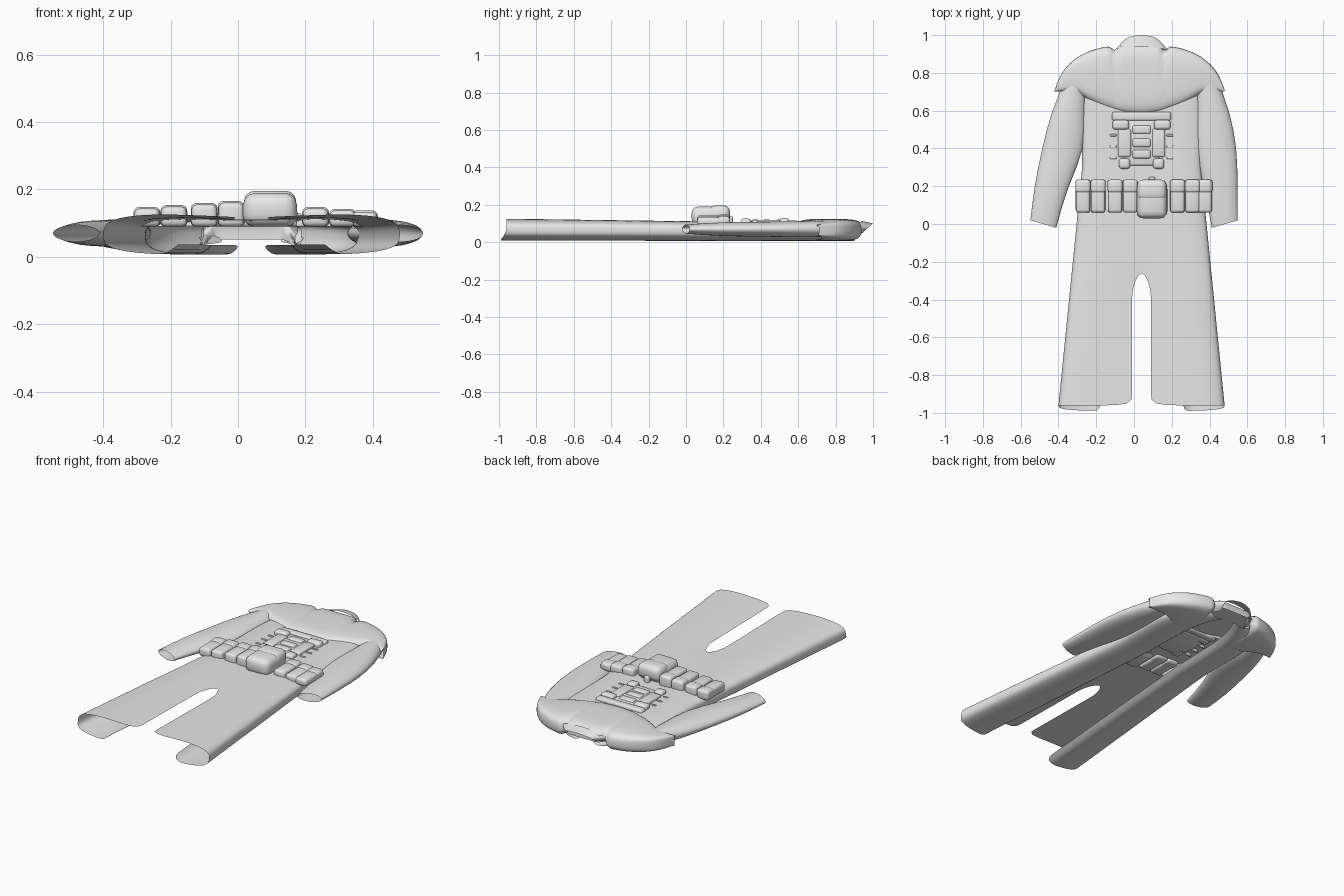
import bpy, bmesh
from math import sin, cos, radians, sqrt, copysign, tau
from mathutils import Vector

cube = bpy.data.objects.get("Cube")
if cube:
    bpy.data.objects.remove(cube)

CENTRE = 0.04  # centre line of the garment
MIDDLE = 0.065  # height of the side seams
RADIUS = 0.06  # half thickness of the garment

cloth = bpy.data.materials.new("plain grey cloth")
cloth.use_nodes = True
grey = (0.8, 0.8, 0.8, 1)
cloth.diffuse_color = grey
cloth.node_tree.nodes["Principled BSDF"].inputs["Base Color"].default_value = grey


def finish(name, bm, smoothing=False):
    mesh = bpy.data.meshes.new(name)
    bmesh.ops.remove_doubles(bm, verts=bm.verts, dist=0.0005)
    bmesh.ops.recalc_face_normals(bm, faces=bm.faces)
    for face in bm.faces:
        face.smooth = True
    bm.to_mesh(mesh)
    bm.free()
    mesh.materials.append(cloth)
    obj = bpy.data.objects.new(name, mesh)
    bpy.context.collection.objects.link(obj)
    if smoothing:
        obj.modifiers.new("smooth", 'SUBSURF')
    return obj


def skin(bm, rows):
    """Join neighbouring rows of points with quads."""
    grid = [[bm.verts.new(point) for point in row] for row in rows]
    for a, b in zip(grid, grid[1:]):
        for i in range(len(a) - 1):
            bm.faces.new((a[i], a[i + 1], b[i + 1], b[i]))


def spread(start, end, count):
    return [start + (end - start) * i / (count - 1) for i in range(count)]


def boxy_arc(start, end, count):
    """Points of a squarish circle between two angles in degrees."""
    points = []
    for angle in spread(start, end, count):
        c, s = cos(radians(angle)), sin(radians(angle))
        points.append((copysign(abs(c) ** 0.5, c), copysign(abs(s) ** 0.6, s)))
    return points


# Torso and trousers: one shell, open along the back and between the legs
def body_row(side, y):
    outer = 0.345 - 0.1 * min(y, 0.3)
    if y > 0.6:
        outer *= sqrt(1 - ((y - 0.6) / 0.34) ** 2)
    inner = 0.05 * sqrt(min(1, max(0, -0.24 - y) / 0.12))
    top = 0.117 - 0.014 * y
    row = []
    for across, up in boxy_arc(90, 0, 9):
        x = inner + (outer - inner) * across
        dip = 0.012 * (1 - across) ** 2
        row.append((CENTRE + side * x, y, MIDDLE + (top - MIDDLE) * up - dip))
    # Back flap, a little longer than the front at the hem
    drop = 0.03 if y < -0.95 else 0
    flap_end = -76 - 5 * y
    for across, up in boxy_arc(-10, flap_end, 8):
        row.append((CENTRE + side * outer * across, y + drop * up, MIDDLE + RADIUS * up))
    # Flap edge curls back inside
    x, y, z = row[-1]
    row.append((x - side * 0.03, y, z + 0.03))
    return row


bm = bmesh.new()
for side in (-1, 1):
    skin(bm, [body_row(side, y) for y in spread(0.9, -0.96, 32)])
finish("suit_body", bm, True)


# Sleeves: flattened tubes, open at the cuff
def sleeve(name, side, middles):
    halves = (0.05, 0.09, 0.12, 0.09, 0.07)
    thicknesses = (0.04, 0.045, 0.04, 0.04, 0.025)
    rows = []
    for y, middle, half, thick in zip(spread(0.8, 0, 5), middles, halves, thicknesses):
        row = []
        for angle in spread(0, tau, 17):
            # The cuff is cut at a slight slant
            slant = 0.02 * cos(angle) if y == 0 else 0
            row.append((side * (middle + half * cos(angle)), y + slant,
                        0.07 + thick * sin(angle)))
        rows.append(row)
    bm = bmesh.new()
    skin(bm, rows)
    finish(name, bm, True)


sleeve("right_sleeve", -1, (0.3, 0.35, 0.37, 0.44, 0.48))
sleeve("left_sleeve", 1, (0.38, 0.42, 0.43, 0.46, 0.48))

# Shoulder mantle: draped from the chest over the shoulders, pointed at both tips
rows = []
for s in spread(-1, 1, 31):
    front = 0.58 + 0.12 * min(1, (s / 0.75) ** 2)
    back = 0.71 + 0.24 * (1 - abs(s) ** 3) ** 0.65
    crest = 0.03 * (1 - s ** 4) + 0.03
    # The lining stops short at the neck, which stays open
    end = -5 if abs(s) < 0.3 else -120
    row = []
    for along, up in boxy_arc(165, end, 16):
        y = (front + back) / 2 + (back - front) / 2 * along
        row.append((CENTRE - 0.01 + 0.45 * s, y, MIDDLE + crest * up))
    rows.append(row)
bm = bmesh.new()
skin(bm, rows)
finish("shoulder_mantle", bm, True)

# Standing collar, tilted and open underneath
rows = []
for t in spread(0, 1, 4):
    row = []
    for angle in spread(-35, 215, 15):
        c, s = cos(radians(angle)), sin(radians(angle))
        row.append((CENTRE + (0.16 - 0.06 * t) * c,
                    0.9 + 0.06 * t + 0.04 * s,
                    MIDDLE + (0.05 - 0.015 * t) * s))
    rows.append(row)
bm = bmesh.new()
skin(bm, rows)
finish("collar", bm, True)


# Soft rounded block for the pouches and chest gear
def block(name, x, y, width, length, top, soft=0.01, base=0.09):
    size = Vector((width, length, top - base))
    bm = bmesh.new()
    bmesh.ops.create_cube(bm, size=1)
    for v in bm.verts:
        v.co *= size
        if v.co.z > 0:
            v.co.x *= 0.95
    bmesh.ops.bevel(bm, geom=bm.edges[:], offset=soft, segments=3,
                    profile=0.5, affect='EDGES', clamp_overlap=True)
    finish(name, bm).location = (x, y, (top + base) / 2)


# Belt pouches, each with a raised lid; the row falls away towards the hips
for number, x in enumerate((-0.27, -0.19, -0.1, -0.02, 0.23, 0.31, 0.375)):
    top = 0.165 - 0.07 * abs(x + 0.02)
    name = f"belt_pouch_{number + 1}"
    block(name, x, 0.14, 0.078, 0.16, top - 0.004, 0.015)
    block(name + "_lid", x, 0.2, 0.082, 0.07, top, 0.015)

# Large centre pouch with lid and knob
block("centre_pouch", 0.095, 0.125, 0.165, 0.19, 0.19, 0.035)
block("centre_pouch_lid", 0.095, 0.18, 0.16, 0.11, 0.196, 0.03, 0.11)
block("centre_pouch_knob", 0.095, 0.235, 0.035, 0.03, 0.14)

# Chest harness in low relief
block("harness_top_bar", CENTRE, 0.57, 0.32, 0.045, 0.12)
block("harness_back_plate", CENTRE, 0.43, 0.19, 0.24, 0.113)
for y in (0.37, 0.43, 0.5):
    block("harness_cross_strap", CENTRE, y, 0.1, 0.045, 0.121)
for side, label in ((-1, "right"), (1, "left")):
    x = CENTRE + side * 0.09
    block(label + "_harness_buckle", x + side * 0.02, 0.525, 0.09, 0.05, 0.13, 0.015)
    block(label + "_harness_strap", x, 0.43, 0.07, 0.15, 0.12)
    block(label + "_harness_end", x, 0.32, 0.06, 0.055, 0.126, 0.015)
    for y in (0.35, 0.41, 0.47):
        block(label + "_harness_tab", x + side * 0.06, y, 0.036, 0.012, 0.112, 0.004)
